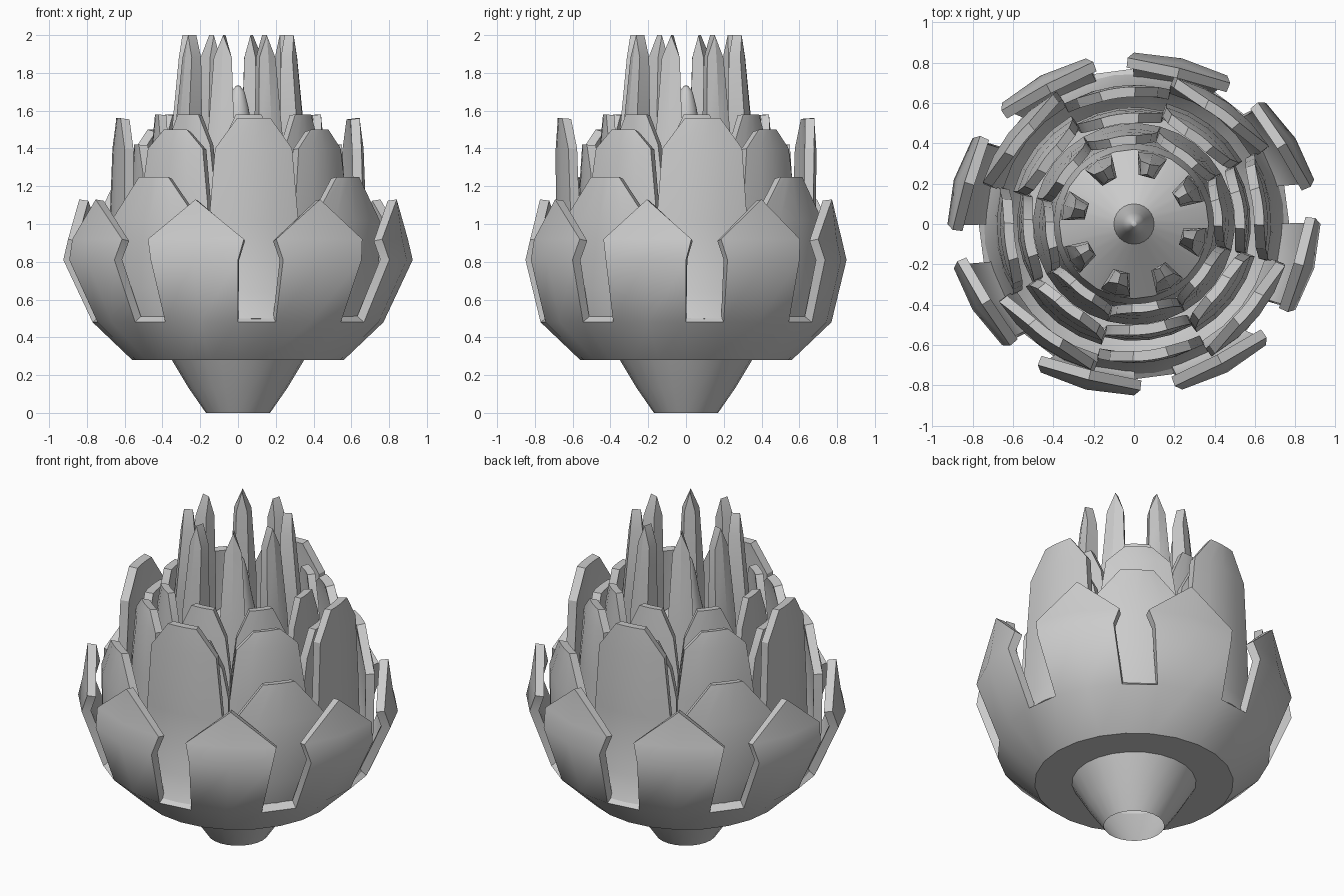
import bpy, bmesh
from math import sin, cos, radians

if "Cube" in bpy.data.objects:
    bpy.data.objects.remove(bpy.data.objects["Cube"])

# Angles are measured in degrees from the front (-y), turning towards +x.
def point(a, rx, ry, z):
    a = radians(a - 90)
    return (rx * cos(a), ry * sin(a), z)

def sheet(bm, rows, centre, n=2):
    """Curved strip; each row is (z, rx, ry, half_angle)."""
    grid = []
    for z, rx, ry, half in rows:
        grid.append([bm.verts.new(point(centre + half * (2 * i / n - 1), rx, ry, z))
                     for i in range(n + 1)])
    for lo, hi in zip(grid, grid[1:]):
        for i in range(n):
            bm.faces.new((lo[i], lo[i + 1], hi[i + 1], hi[i]))

def finish(name, bm, thick=0, angle=25):
    bmesh.ops.remove_doubles(bm, verts=bm.verts, dist=0.0005)
    me = bpy.data.meshes.new(name)
    bm.to_mesh(me)
    bm.free()
    ob = bpy.data.objects.new(name, me)
    bpy.context.collection.objects.link(ob)
    bpy.ops.object.select_all(action='DESELECT')
    bpy.context.view_layer.objects.active = ob
    ob.select_set(True)
    if thick:
        mod = ob.modifiers.new("thickness", 'SOLIDIFY')
        mod.thickness = thick
        mod.offset = -1
        mod.use_even_offset = True
        # apply first so the rim edges are also found by the shading step
        bpy.ops.object.modifier_apply(modifier=mod.name)
    bpy.ops.object.shade_smooth_by_angle(angle=radians(angle))
    return ob

def lathe(bm, profile, n=24):
    sheet(bm, [(z, r, r, 180) for r, z in profile], 0, n)

def petal_ring(name, rows, centres, thick, n=4):
    bm = bmesh.new()
    for c in centres:
        sheet(bm, rows, c, n)
    return finish(name, bm, thick)

def upright(r0, r, top_r, z0, split, shoulder, top, tip):
    """Petal that touches its neighbours up to 'split', then has a clipped flat top."""
    return [(z0, r0, r0, 22.5), (split, r, r, 22), (shoulder, (r + top_r) / 2, (r + top_r) / 2, 18.5),
            (top, top_r, top_r, tip)]

MAIN = [30 + 45 * i for i in range(8)]
GAPS = [7.5 + 45 * i for i in range(8)]

# stem: thin open tube
bm = bmesh.new()
lathe(bm, [(0.17, 0), (0.26, 0.13), (0.35, 0.28)])
finish("stem", bm)

# flat underside, bowl and outer petals in one skin
bm = bmesh.new()
lathe(bm, [(0.35, 0.28), (0.56, 0.28), (0.77, 0.48)])
for c in MAIN:
    sheet(bm, [(0.48, 0.77, 0.77, 15), (0.81, 0.925, 0.85, 15),
               (0.92, 0.90, 0.825, 17), (1.13, 0.87, 0.80, 0)], c)
finish("outer_bowl", bm, 0.05, 42)

# second tier: low petals and tall petals alternate behind the gaps
petal_ring("low_petals", [(0.49, 0.72, 0.72, 22.5), (0.66, 0.77, 0.76, 22.5),
           (1.02, 0.78, 0.75, 21.5), (1.25, 0.74, 0.71, 7.5)],
           GAPS[1::2], 0.05)
petal_ring("tall_petals", [(0.50, 0.745, 0.745, 22.5), (0.64, 0.69, 0.69, 22.5),
           (1.02, 0.68, 0.69, 20.5), (1.40, 0.665, 0.69, 18), (1.56, 0.645, 0.68, 8)],
           GAPS[0::2], 0.05)

# third tier
petal_ring("inner_tall_petals", upright(0.62, 0.60, 0.55, 0.5, 1.1, 1.40, 1.50, 8),
           GAPS[1::2], 0.05)
petal_ring("inner_low_petals", upright(0.58, 0.57, 0.55, 0.5, 1.1, 1.27, 1.42, 10),
           GAPS[0::2], 0.05)

# fourth tier
petal_ring("core_petals", upright(0.50, 0.47, 0.44, 0.6, 1.2, 1.42, 1.58, 9),
           GAPS, 0.045)

# innermost pointed spikes: tapered five-sided columns with a point on top
bm = bmesh.new()
for c in MAIN:
    rings = []
    for z, r, half, depth in [(0.95, 0.37, 12, 0.12), (1.45, 0.355, 12, 0.11),
                              (1.88, 0.315, 9, 0.07)]:
        spots = [(-half, r), (0, r + 0.008), (half, r),
                 (half * 0.8, r - depth), (-half * 0.8, r - depth)]
        rings.append([bm.verts.new(point(c + a, q, q, z)) for a, q in spots])
    o, i = [bm.verts.new(point(c, q, q, 2.0)) for q in (0.305, 0.255)]
    for lo, hi in zip(rings, rings[1:]):
        for k in range(5):
            j = (k + 1) % 5
            bm.faces.new((lo[k], lo[j], hi[j], hi[k]))
    a, b, d, e, f = rings[-1]
    for face in [(a, b, o), (b, d, o), (d, e, i, o), (e, f, i), (f, a, o, i)]:
        bm.faces.new(face)
finish("spikes", bm)

# central mound with pistil
bm = bmesh.new()
lathe(bm, [(0.42, 0.60), (0.40, 1.0), (0.37, 1.18), (0.10, 1.38),
           (0.075, 1.5), (0.055, 1.62), (0.035, 1.70), (0.012, 1.73), (0.0, 1.735)])
finish("centre_mound", bm)
